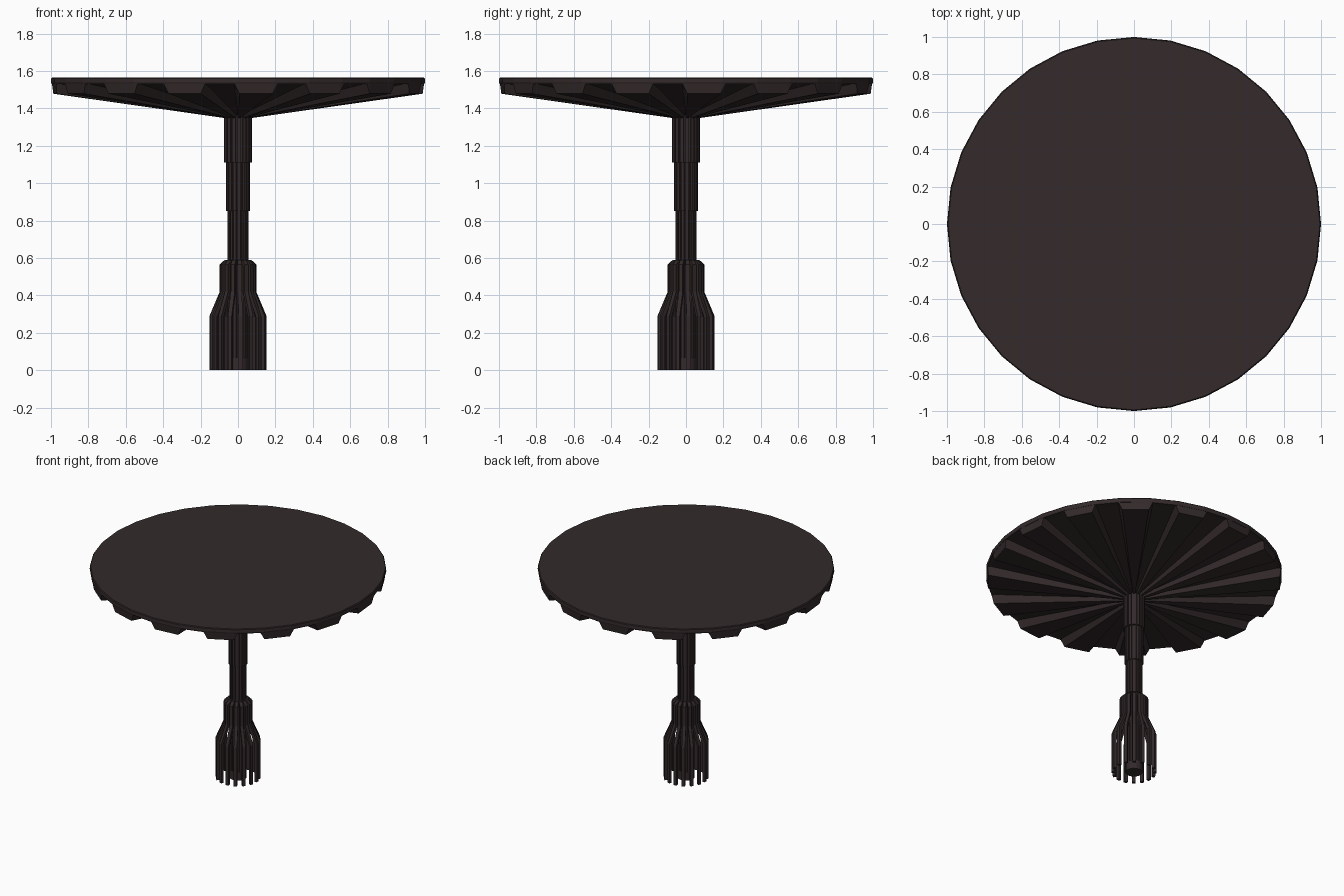
import bpy, bmesh
from math import sin, cos, radians, pi

cube = bpy.data.objects.get("Cube")
if cube:
    bpy.data.objects.remove(cube, do_unlink=True)

# Single dark brown finish
dark = bpy.data.materials.new("dark_brown")
dark.use_nodes = True
color = (0.033, 0.0225, 0.0235, 1)
dark.diffuse_color = color
dark.node_tree.nodes["Principled BSDF"].inputs["Base Color"].default_value = color

SEGMENTS = 32
STEP = 360 / SEGMENTS
RIBS = 16
PITCH = 360 / RIBS
TURN = STEP / 2  # ribs and bars sit on every second rim edge


def finish(name, bm):
    bmesh.ops.recalc_face_normals(bm, faces=bm.faces)
    mesh = bpy.data.meshes.new(name)
    bm.to_mesh(mesh)
    bm.free()
    mesh.materials.append(dark)
    obj = bpy.data.objects.new(name, mesh)
    bpy.context.collection.objects.link(obj)
    return obj


def bridge(bm, rings):
    """Join successive closed vertex rings with quads."""
    for a, b in zip(rings, rings[1:]):
        n = len(a)
        for i in range(n):
            j = (i + 1) % n
            bm.faces.new((a[i], a[j], b[j], b[i]))


def lathe(name, profile, sides):
    """Flat-shaded turned part with closed ends."""
    bm = bmesh.new()
    rings = [[bm.verts.new((r * cos(2 * pi * i / sides), r * sin(2 * pi * i / sides), z))
              for i in range(sides)] for r, z in profile]
    bridge(bm, rings)
    bm.faces.new(rings[0])
    bm.faces.new(rings[-1])
    return finish(name, bm)


def fluted_tube(name, radius, bottom, top, depth=0.008):
    """Column section with an upright slat for every rib."""
    bm = bmesh.new()
    rings = []
    for z in (bottom, top):
        ring = []
        for k in range(RIBS):
            for offset, r in ((-8, radius - depth), (-7, radius), (7, radius), (8, radius - depth)):
                a = radians(k * PITCH + TURN + offset)
                ring.append(bm.verts.new((r * cos(a), r * sin(a), z)))
        rings.append(ring)
    bridge(bm, rings)
    bm.faces.new(rings[0])
    bm.faces.new(rings[-1])
    return finish(name, bm)


def on_rim(angle, radius):
    """Point on the straight-sided rim polygon."""
    local = angle % STEP - STEP / 2
    r = radius * cos(radians(STEP / 2)) / cos(radians(local))
    return r * cos(radians(angle)), r * sin(radians(angle))


# Round top with a small edge bevel
lathe("table_top", [(0.997, 1.53), (1.0, 1.54), (0.999, 1.56), (0.994, 1.565)], SEGMENTS)

# Pleated underside: sixteen ribs fanning out from the column
VALLEY, RIB = 1.535, 1.478
section = [(-STEP, VALLEY), (-6.8, VALLEY), (-5.2, RIB), (5.2, RIB), (6.8, VALLEY)]
bm = bmesh.new()
roof, rim, hub = [], [], []
for k in range(RIBS):
    for offset, z in section:
        angle = k * PITCH + TURN + offset
        radius = 0.997 if z == VALLEY else 0.988
        hub_z = 1.365 if z == VALLEY else 1.345
        roof.append(bm.verts.new((*on_rim(angle, 0.997), VALLEY + 0.005)))
        rim.append(bm.verts.new((*on_rim(angle, radius), z)))
        hub.append(bm.verts.new((*on_rim(angle, 0.05), hub_z)))
bridge(bm, [roof, rim, hub])
finish("ribbed_underside", bm)

# Telescoping column
fluted_tube("upper_sleeve", 0.076, 1.11, 1.36)
fluted_tube("middle_sleeve", 0.065, 0.85, 1.12)
fluted_tube("center_column", 0.057, 0.06, 0.86)
lathe("column_foot", [(0.057, 0.0), (0.057, 0.065)], RIBS)

# Cage of bent bars around the foot
outer = [(0.05, 0.59), (0.07, 0.59), (0.097, 0.565), (0.097, 0.42), (0.152, 0.29), (0.152, 0)]
inner = [(0.05, 0.57), (0.065, 0.57), (0.078, 0.555), (0.078, 0.415), (0.132, 0.285), (0.132, 0)]
HALF = 0.011
bm = bmesh.new()
for k in range(RIBS):
    a = radians(k * PITCH + TURN)
    c, s = cos(a), sin(a)
    rings = []
    for (ro, zo), (ri, zi) in zip(outer, inner):
        corners = [(ro, -HALF, zo), (ro, HALF, zo), (ri, HALF, zi), (ri, -HALF, zi)]
        rings.append([bm.verts.new((r * c - t * s, r * s + t * c, z)) for r, t, z in corners])
    bridge(bm, rings)
    bm.faces.new(rings[0])
    bm.faces.new(rings[-1])
finish("foot_bars", bm)
